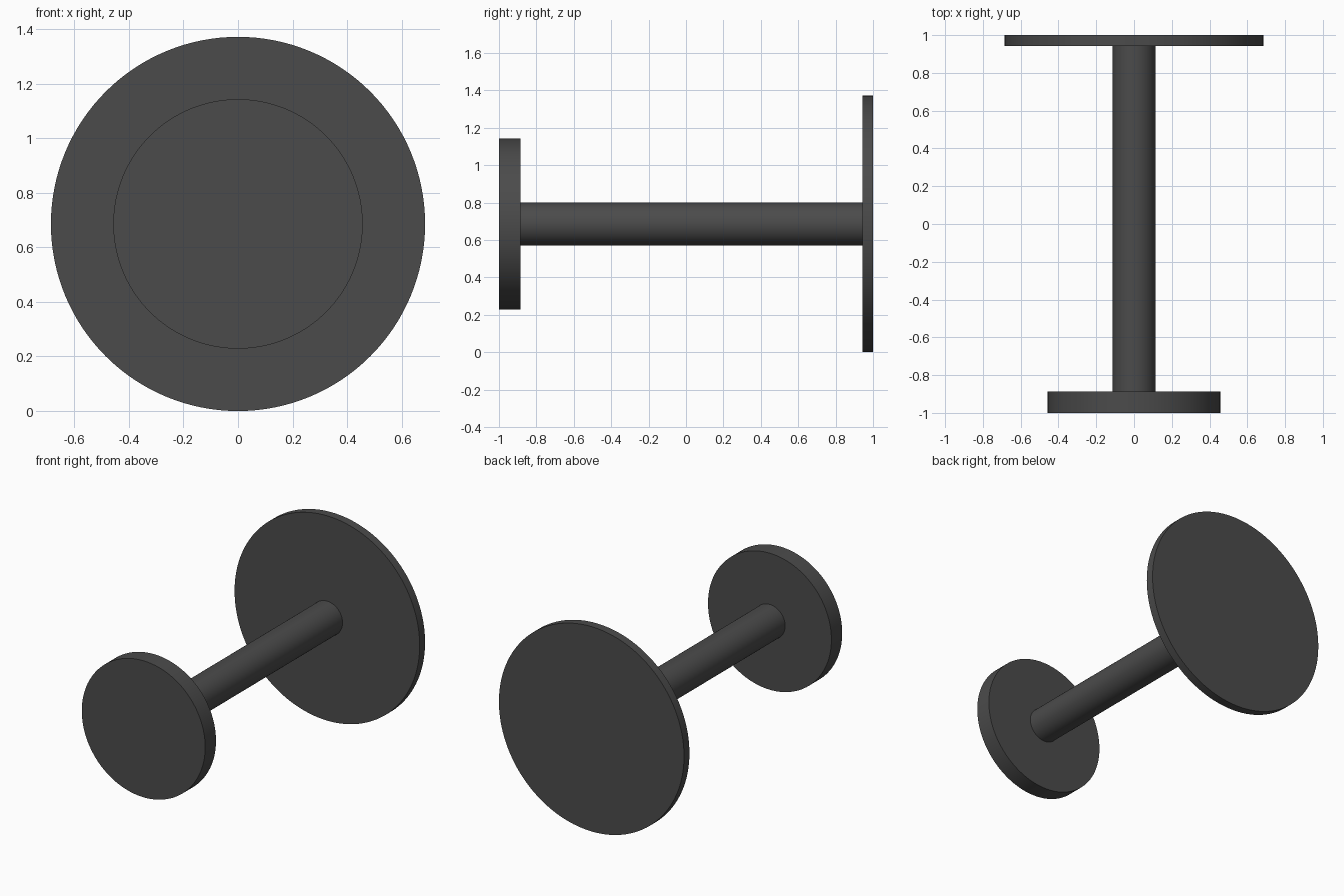
import bpy
import math

if "Cube" in bpy.data.objects:
    bpy.data.objects.remove(bpy.data.objects["Cube"])

U = 2 / 35            # base unit: every size is a whole multiple of it
AXIS_Z = 12 * U       # the large disc rests on the ground

dark = bpy.data.materials.new("dark_grey")
dark.diffuse_color = (0.07, 0.07, 0.07, 1)
dark.use_nodes = True
dark.node_tree.nodes["Principled BSDF"].inputs["Base Color"].default_value = dark.diffuse_color


def disc(name, radius, y0, y1):
    """Solid cylinder along y between y0 and y1."""
    bpy.ops.mesh.primitive_cylinder_add(
        vertices=128, radius=radius, depth=y1 - y0,
        location=(0, (y0 + y1) / 2, AXIS_Z), rotation=(math.pi / 2, 0, 0))
    ob = bpy.context.object
    ob.name = name
    ob.data.materials.append(dark)
    bpy.ops.object.shade_smooth_by_angle(angle=math.radians(30))
    return ob


# Thick small disc at the front
disc("front_disc", 8 * U, -1, -1 + 2 * U)
# Rod joining the two discs
disc("rod", 2 * U, -1 + 2 * U, 1 - U)
# Thin large disc at the back
disc("back_disc", 12 * U, 1 - U, 1)
